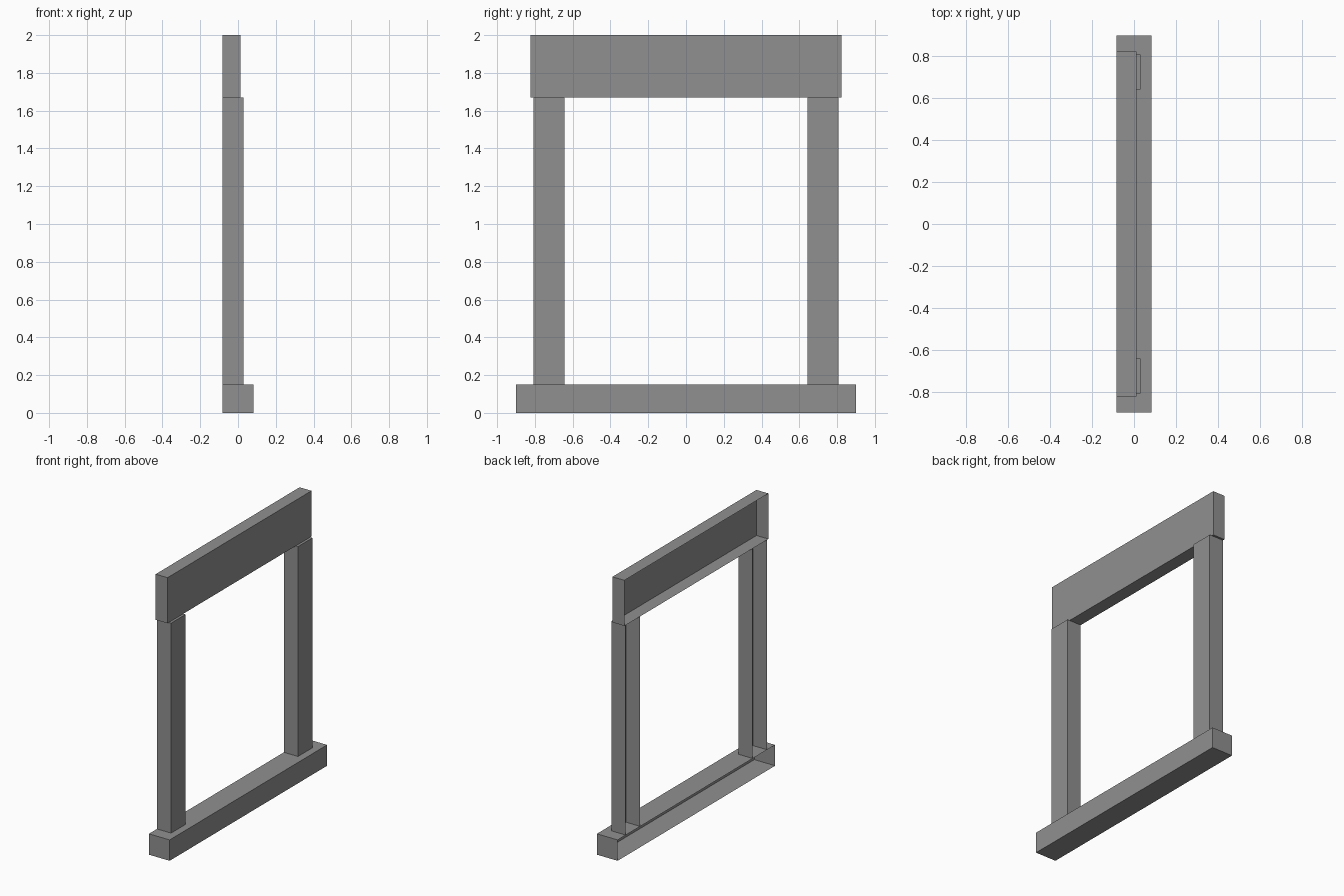
import bpy
import bmesh
from mathutils import Vector

if "Cube" in bpy.data.objects:
    bpy.data.objects.remove(bpy.data.objects["Cube"])

# Single stone grey
GREY = (0.28, 0.28, 0.28, 1)
stone = bpy.data.materials.new("stone_grey")
stone.use_nodes = True
stone.diffuse_color = GREY
stone.node_tree.nodes["Principled BSDF"].inputs["Base Color"].default_value = GREY

WALL_X = -0.083  # plane that sits against the wall


def open_block(name, front_x, y_range, z_range):
    """Box casing without its wall-side face."""
    low = Vector((WALL_X, y_range[0], z_range[0]))
    high = Vector((front_x, y_range[1], z_range[1]))
    bm = bmesh.new()
    bmesh.ops.create_cube(bm, size=1)
    bmesh.ops.scale(bm, vec=high - low, verts=bm.verts)
    bmesh.ops.translate(bm, vec=(low + high) / 2, verts=bm.verts)
    bm.normal_update()
    back = [f for f in bm.faces if f.normal.x < -0.5]
    bmesh.ops.delete(bm, geom=back, context="FACES_ONLY")
    mesh = bpy.data.meshes.new(name)
    bm.to_mesh(mesh)
    bm.free()
    mesh.materials.append(stone)
    obj = bpy.data.objects.new(name, mesh)
    bpy.context.collection.objects.link(obj)
    return obj


SILL_TOP = 0.151
LINTEL_BOTTOM = 1.67

# Sill, lintel and the two jambs between them
open_block("sill", 0.083, (-0.9, 0.9), (0, SILL_TOP))
open_block("lintel", 0.012, (-0.823, 0.823), (LINTEL_BOTTOM, 2))
for name, side in (("front_jamb", -1), ("back_jamb", 1)):
    edges = sorted((side * 0.643, side * 0.808))
    open_block(name, 0.03, edges, (SILL_TOP, LINTEL_BOTTOM))
